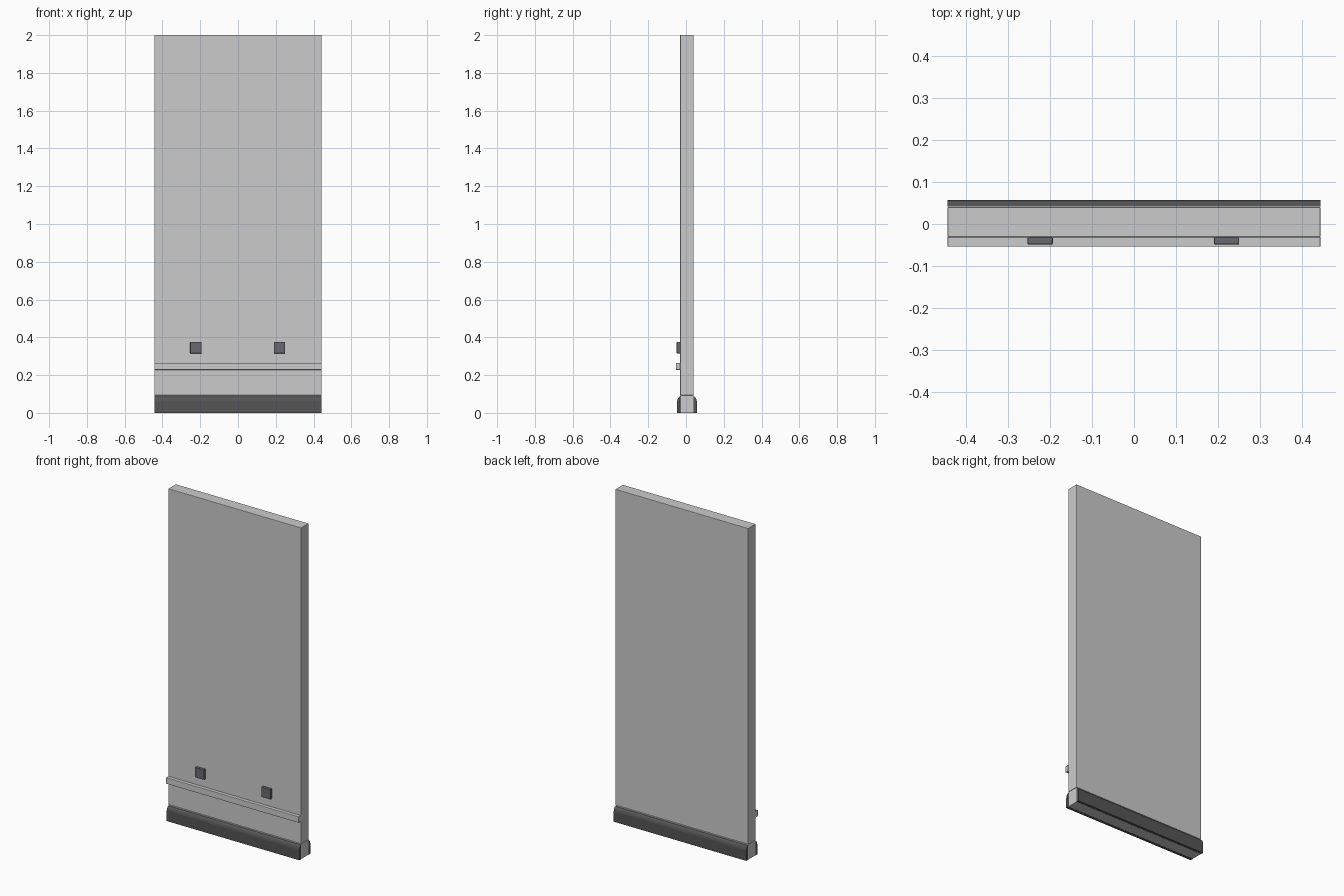
import bpy, bmesh

if "Cube" in bpy.data.objects:
    bpy.data.objects.remove(bpy.data.objects["Cube"])

HALF = 0.443


def material(name, rgb):
    m = bpy.data.materials.new(name)
    m.diffuse_color = (*rgb, 1)
    m.use_nodes = True
    m.node_tree.nodes["Principled BSDF"].inputs["Base Color"].default_value = m.diffuse_color
    return m


def finish(name, bm, mat=None, bevel=0):
    bmesh.ops.recalc_face_normals(bm, faces=bm.faces)
    me = bpy.data.meshes.new(name)
    bm.to_mesh(me)
    bm.free()
    ob = bpy.data.objects.new(name, me)
    bpy.context.collection.objects.link(ob)
    if mat:
        me.materials.append(mat)
    if bevel:
        mod = ob.modifiers.new("bevel", 'BEVEL')
        mod.width = bevel
        mod.segments = 2
    return ob


def box(name, lo, hi, mat=None, bevel=0.0):
    bm = bmesh.new()
    bmesh.ops.create_cube(bm, size=1)
    for v in bm.verts:
        v.co = [(a + b) / 2 + c * (b - a) for a, b, c in zip(lo, hi, v.co)]
    return finish(name, bm, mat, bevel)


def strip(name, profile, mat):
    # Extrude a (y, z) profile along the full width
    bm = bmesh.new()
    face = bm.faces.new([bm.verts.new((-HALF, y, z)) for y, z in profile])
    ext = bmesh.ops.extrude_face_region(bm, geom=[face])
    verts = [g for g in ext["geom"] if isinstance(g, bmesh.types.BMVert)]
    bmesh.ops.translate(bm, verts=verts, vec=(2 * HALF, 0, 0))
    return finish(name, bm, mat)


dark = material("dark_skirting", (0.09, 0.09, 0.09))
slate = material("slate_plastic", (0.14, 0.14, 0.16))

# Wall panel and the block it stands on
box("wall_panel", (-HALF, -0.031, 0.093), (HALF, 0.040, 2.0), bevel=0.002)
box("wall_base", (-HALF, -0.031, 0), (HALF, 0.040, 0.092), bevel=0.002)

# Skirting boards, rounded towards the wall at the top
skirt = [(0, 0), (0.016, 0), (0.016, 0.062), (0.014, 0.072),
         (0.010, 0.080), (0.004, 0.086), (0, 0.087)]
strip("front_skirting", [(-0.031 - d, z) for d, z in skirt], dark)
strip("back_skirting", [(0.041 + d, z) for d, z in skirt], dark)

# Horizontal rail
box("front_rail", (-HALF, -0.054, 0.228), (HALF, -0.031, 0.265), bevel=0.002)

# Socket plates
for side, x in (("left", -0.223), ("right", 0.220)):
    box(side + "_socket", (x - 0.03, -0.049, 0.315), (x + 0.03, -0.031, 0.376),
        slate, bevel=0.003)
